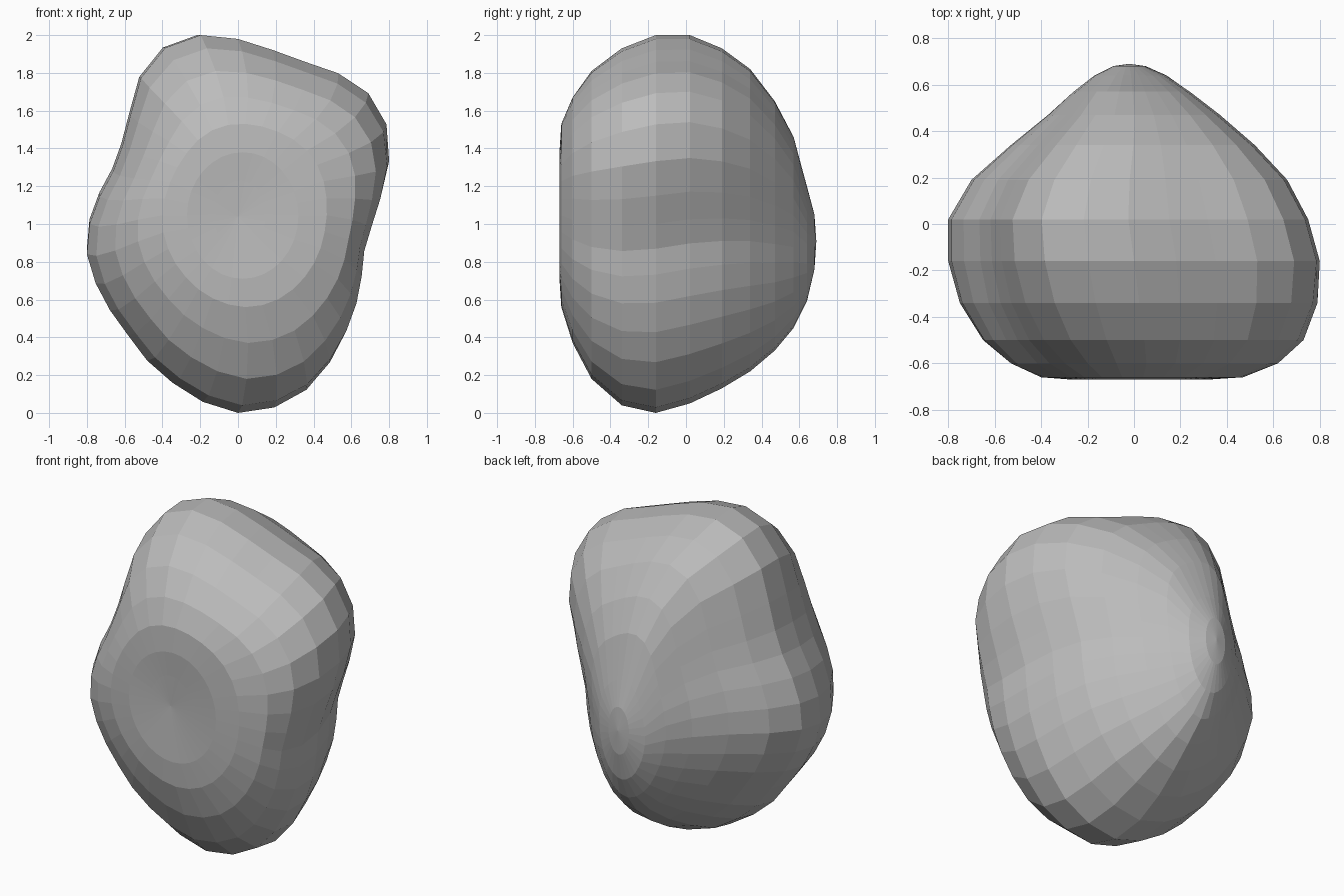
import bpy
import bmesh
import math

# Remove the default object only
default_cube = bpy.data.objects.get("Cube")
if default_cube:
    bpy.data.objects.remove(default_cube, do_unlink=True)

# Widest outline: radius at equal angles, from the bottom round through +x
OUTLINE = [1.0, .99, .95, .88, .81, .75, .70, .67, .70, .77, .87, .95, .98, .96, .93, .94,
           .98, 1.02, 1.01, .93, .81, .74, .72, .75, .79, .82, .82, .82, .83, .87, .91, .96]
SEGMENTS = len(OUTLINE)

# Rings from front to back: depth, left, right, bottom, top, roundness
RINGS = [
    (-.66, -.13, .15, .87, 1.23, 1),
    (-.67, -.27, .32, .71, 1.38, 1),
    (-.66, -.40, .47, .56, 1.53, .8),
    (-.60, -.53, .62, .37, 1.67, .5),
    (-.50, -.65, .73, .18, 1.81, .25),
    (-.34, -.75, .79, .04, 1.93, .1),
    (-.16, -.80, .80, .0, 2.0, 0),
    (.02, -.80, .75, .05, 2.0, 0),
    (.19, -.70, .66, .13, 1.93, .05),
    (.34, -.53, .52, .22, 1.82, .15),
    (.47, -.37, .37, .33, 1.65, .3),
    (.57, -.26, .24, .45, 1.46, .45),
    (.64, -.17, .14, .59, 1.2, .7),
    (.68, -.09, .05, .76, 1.05, 1),
]
FRONT_POLE = (0, -.65, 1.04)
BACK_POLE = (-.02, .69, .91)


def unit_outline(roundness):
    """Outline blended towards a circle, normalised to a unit square."""
    points = []
    for index, radius in enumerate(OUTLINE):
        angle = math.tau * index / SEGMENTS
        mixed = radius + (.85 - radius) * roundness
        points.append((mixed * math.sin(angle), -mixed * math.cos(angle)))
    xs, zs = zip(*points)
    low_x, low_z = min(xs), min(zs)
    width, height = max(xs) - low_x, max(zs) - low_z
    return [((x - low_x) / width, (z - low_z) / height) for x, z in points]


def add_ring(mesh, depth, left, right, bottom, top, roundness):
    """One closed loop of vertices fitted to the given extents."""
    return [mesh.verts.new((left + (right - left) * u, depth, bottom + (top - bottom) * v))
            for u, v in unit_outline(roundness)]


def add_cap(mesh, ring, pole):
    """Fan of triangles closing a ring at its pole."""
    tip = mesh.verts.new(pole)
    for index in range(SEGMENTS):
        mesh.faces.new((ring[index], ring[(index + 1) % SEGMENTS], tip))


# Boulder: stacked rings bridged together and closed at both ends
bm = bmesh.new()
loops = [add_ring(bm, *ring) for ring in RINGS]
for near, far in zip(loops, loops[1:]):
    for index in range(SEGMENTS):
        following = (index + 1) % SEGMENTS
        bm.faces.new((near[index], near[following], far[following], far[index]))
add_cap(bm, loops[0], FRONT_POLE)
add_cap(bm, loops[-1], BACK_POLE)
bmesh.ops.recalc_face_normals(bm, faces=bm.faces)

boulder_mesh = bpy.data.meshes.new("boulder")
bm.to_mesh(boulder_mesh)
bm.free()
boulder = bpy.data.objects.new("boulder", boulder_mesh)
bpy.context.collection.objects.link(boulder)

# Stone colour
stone = bpy.data.materials.new("grey_stone")
stone.use_nodes = True
colour = (.5, .5, .5, 1)
stone.diffuse_color = colour
stone.node_tree.nodes["Principled BSDF"].inputs["Base Color"].default_value = colour
boulder_mesh.materials.append(stone)
